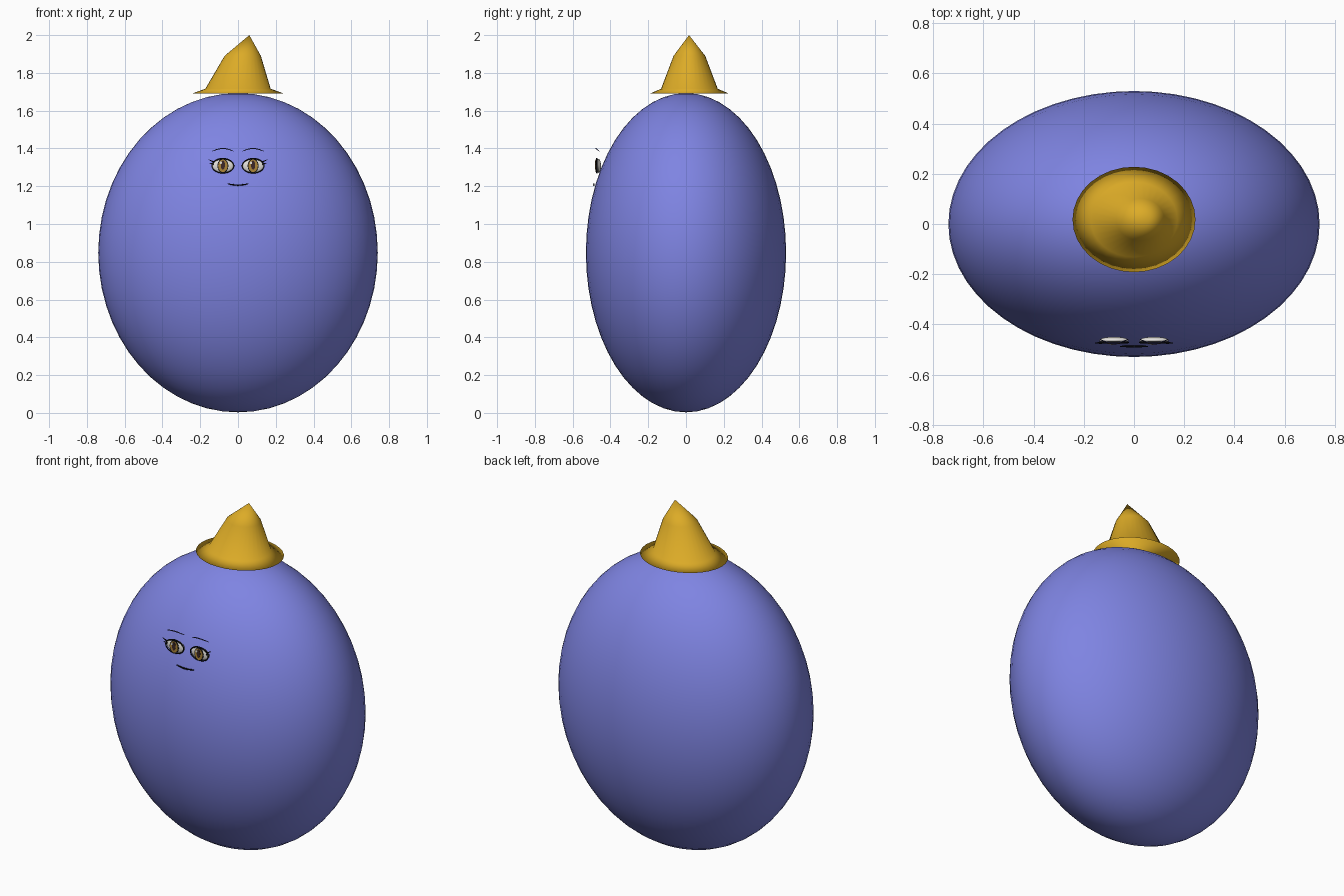
import bpy, bmesh, math
from mathutils import Vector

if "Cube" in bpy.data.objects:
    bpy.data.objects.remove(bpy.data.objects["Cube"], do_unlink=True)


def material(name, rgb):
    m = bpy.data.materials.new(name)
    m.use_nodes = True
    m.diffuse_color = (*rgb, 1)
    for n in m.node_tree.nodes:
        if n.type == 'BSDF_PRINCIPLED':
            n.inputs["Base Color"].default_value = (*rgb, 1)
            n.inputs["Roughness"].default_value = 0.8
    return m


BLUE = material("periwinkle blue", (0.21, 0.23, 0.76))
GOLD = material("golden yellow", (0.72, 0.41, 0.02))
WHITE = material("eye white", (0.78, 0.76, 0.72))
BLACK = material("black", (0.005, 0.005, 0.008))
AMBER = material("amber iris", (0.42, 0.24, 0.04))
BROWN = material("dark brown pupil", (0.045, 0.02, 0.02))
NAVY = material("brow navy", (0.03, 0.03, 0.12))


def add_object(name, bm, mat, smooth=True):
    bmesh.ops.recalc_face_normals(bm, faces=bm.faces[:])
    for f in bm.faces:
        f.smooth = smooth
    mesh = bpy.data.meshes.new(name)
    bm.to_mesh(mesh)
    bm.free()
    mesh.materials.append(mat)
    ob = bpy.data.objects.new(name, mesh)
    bpy.context.scene.collection.objects.link(ob)
    return ob


def ellipsoid(name, centre, radii, mat, segments=32):
    bm = bmesh.new()
    bmesh.ops.create_uvsphere(bm, u_segments=segments, v_segments=segments // 2, radius=1)
    bmesh.ops.scale(bm, vec=radii, verts=bm.verts)
    bmesh.ops.translate(bm, vec=centre, verts=bm.verts)
    return add_object(name, bm, mat)


def disc(name, centre, rx, rz, mat, depth=0.002):
    # thin upright oval plate facing the front
    bm = bmesh.new()
    ring = []
    for i in range(24):
        a = math.tau * i / 24
        ring.append(bm.verts.new(Vector(centre) + Vector((rx * math.cos(a), 0, rz * math.sin(a)))))
    face = bm.faces.new(ring)
    out = bmesh.ops.extrude_face_region(bm, geom=[face])
    moved = [v for v in out["geom"] if isinstance(v, bmesh.types.BMVert)]
    bmesh.ops.translate(bm, vec=(0, depth, 0), verts=moved)
    return add_object(name, bm, mat, smooth=False)


def stroke(name, points, radius, mat, closed=False):
    # thin drawn line; the fourth value of each point tapers it
    curve = bpy.data.curves.new(name, 'CURVE')
    curve.dimensions = '3D'
    curve.bevel_depth = radius
    curve.bevel_resolution = 1
    spline = curve.splines.new('POLY')
    spline.points.add(len(points) - 1)
    for p, (x, y, z, taper) in zip(spline.points, points):
        p.co = (x, y, z, 1)
        p.radius = taper
    spline.use_cyclic_u = closed
    curve.use_fill_caps = not closed
    curve.materials.append(mat)
    ob = bpy.data.objects.new(name, curve)
    bpy.context.scene.collection.objects.link(ob)
    return ob


# Body
ellipsoid("body", (0, 0, 0.848), (0.74, 0.53, 0.845), BLUE, 56)

# Hat: oval rings from brim to the bent tip
bm = bmesh.new()
rings = []
for z, cx, rx, ry in ((1.69, 0, 0.245, 0.21), (1.716, 0, 0.173, 0.15), (1.89, 0.025, 0.096, 0.084)):
    rings.append([bm.verts.new((cx + rx * math.cos(math.tau * i / 32),
                                0.018 + ry * math.sin(math.tau * i / 32), z)) for i in range(32)])
tip = bm.verts.new((0.06, 0.016, 2.0))
for i in range(32):
    j = (i + 1) % 32
    for low, high in zip(rings, rings[1:]):
        bm.faces.new((low[i], low[j], high[j], high[i]))
    bm.faces.new((rings[-1][i], rings[-1][j], tip))
bm.faces.new(rings[0])
add_object("hat", bm, GOLD)

# Eyes and brows, one set per side
for side, label in ((1, "left"), (-1, "right")):
    cx, cz = 0.08 * side, 1.308
    ellipsoid(label + "_eyeball", (cx, -0.463, cz), (0.058, 0.013, 0.037), WHITE)
    disc(label + "_iris_rim", (cx, -0.477, cz), 0.029, 0.037, BLACK)
    disc(label + "_iris", (cx, -0.479, cz), 0.025, 0.033, AMBER)
    disc(label + "_pupil", (cx, -0.481, cz + 0.004), 0.011, 0.024, BROWN)
    disc(label + "_eye_glint", (cx - 0.011, -0.483, cz + 0.016), 0.006, 0.007, WHITE)

    # outline, heavier along the upper lid
    outline = []
    for i in range(28):
        a = math.tau * i / 28
        outline.append((cx + 0.058 * math.cos(a), -0.472, cz + 0.038 * math.sin(a),
                        1.0 + 0.5 * max(0, math.sin(a))))
    stroke(label + "_eye_outline", outline, 0.003, BLACK, closed=True)

    # outer lashes
    for n, (dx, dz) in enumerate(((0.076, 0.033), (0.07, 0.014))):
        stroke(f"{label}_lash_{n + 1}", [(cx + 0.048 * side, -0.474, cz + dz * 0.6, 1.2),
                                         (cx + dx * side, -0.474, cz + dz, 0.3)], 0.004, BLACK)

    # brow arc
    brow = []
    for i in range(11):
        t = i / 10
        arch = math.sin(math.pi * t)
        brow.append(((0.025 + 0.11 * t) * side, -0.46 - 0.016 * arch, 1.386 + 0.014 * arch, 0.5 + 0.5 * arch))
    stroke(label + "_brow", brow, 0.003, NAVY)

# Mouth: shallow smile
mouth = []
for i in range(13):
    t = i / 6 - 1
    mouth.append((0.056 * t, -0.488, 1.206 + 0.008 * t * t, 1.1 - 0.5 * abs(t)))
stroke("mouth", mouth, 0.004, BLACK)
